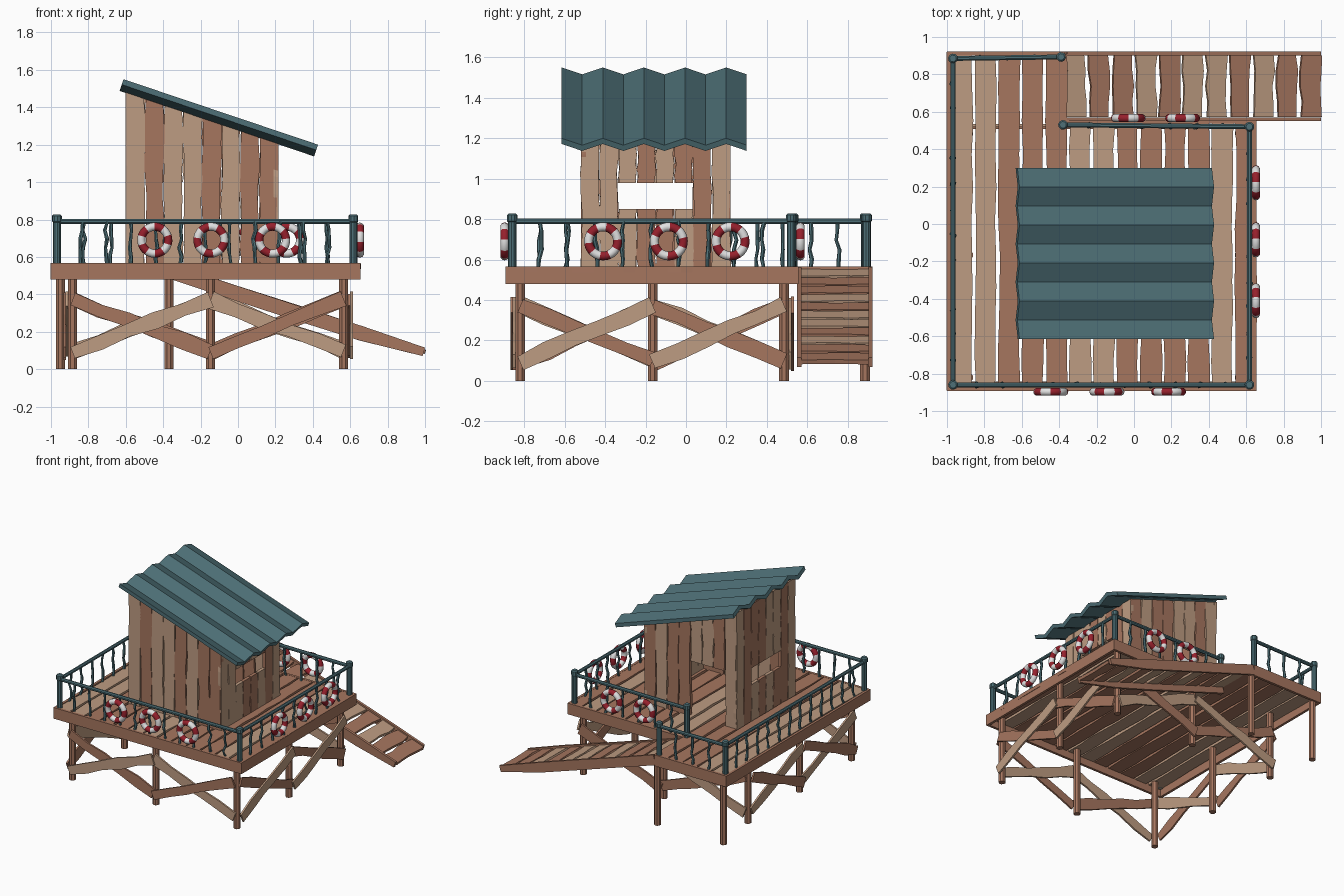
import bpy, bmesh, math, random
from mathutils import Vector as V

if "Cube" in bpy.data.objects:
    bpy.data.objects.remove(bpy.data.objects["Cube"])
random.seed(7)

def srgb(r, g, b):
    f = lambda c: c / 12.92 if c <= 0.04045 else ((c + 0.055) / 1.055) ** 2.4
    return (f(r / 255), f(g / 255), f(b / 255), 1)

def mat(name, *c):
    m = bpy.data.materials.new(name)
    m.diffuse_color = srgb(*c)
    m.use_nodes = True
    m.node_tree.nodes["Principled BSDF"].inputs["Base Color"].default_value = m.diffuse_color
    return m

BROWN, LIGHT = mat("brown wood", 166, 118, 95), mat("light wood", 190, 156, 130)
TEAL = mat("teal paint", 78, 112, 119)
RED, WHITE = mat("red", 150, 32, 44), mat("white", 225, 225, 225)
WOOD = [BROWN, LIGHT]

def finish(name, bm, mats, smooth=None):
    bmesh.ops.recalc_face_normals(bm, faces=bm.faces)
    me = bpy.data.meshes.new(name)
    bm.to_mesh(me)
    bm.free()
    for m in mats:
        me.materials.append(m)
    ob = bpy.data.objects.new(name, me)
    bpy.context.collection.objects.link(ob)
    if smooth:
        bpy.context.view_layer.objects.active = ob
        ob.select_set(True)
        bpy.ops.object.shade_smooth_by_angle(angle=math.radians(smooth))
        ob.select_set(False)
    return ob

def loft(bm, rings, mi=0):
    """Join rings of points into a closed solid."""
    rs = [[bm.verts.new(p) for p in r] for r in rings]
    n = len(rs[0])
    fs = [bm.faces.new((a[i], a[(i + 1) % n], b[(i + 1) % n], b[i]))
          for a, b in zip(rs, rs[1:]) for i in range(n)]
    fs += [bm.faces.new(rs[0][::-1]), bm.faces.new(rs[-1])]
    for f in fs:
        f.material_index = mi

def plank(bm, p0, p1, wdir, w, th, mi=0, jit=0.008, n=6, cut=None):
    """Board from p0 to p1 with uneven long edges."""
    p0, p1, wdir = V(p0), V(p1), V(wdir).normalized()
    nd = (p1 - p0).cross(wdir).normalized() * th / 2
    rings = []
    for i in range(n + 1):
        c = p0.lerp(p1, i / n)
        a = c + wdir * (w / 2 + random.uniform(-jit, jit))
        b = c - wdir * (w / 2 + random.uniform(-jit, jit))
        r = [a + nd, b + nd, b - nd, a - nd]
        rings.append([cut(p, i / n) for p in r] if cut else r)
    loft(bm, rings, mi)

def tube(bm, pts, radii, sides=8):
    pts = [V(p) for p in pts]
    d = (pts[-1] - pts[0]).normalized()
    u = d.orthogonal().normalized()
    v = d.cross(u)
    loft(bm, [[p + (u * math.cos(a) + v * math.sin(a)) * r
               for a in [2 * math.pi * (k + .5) / sides for k in range(sides)]]
              for p, r in zip(pts, radii)])

def pick():
    return int(random.random() < 0.42)

FLOOR = 0.565

# deck boards: the left ones reach further back to meet the ramp
bm = bmesh.new()
for i in range(13):
    x = -0.92 + i * 0.1265
    plank(bm, (x, -0.88, FLOOR - .015), (x, 0.91 if x < -.37 else 0.545, FLOOR - .015),
          (1, 0, 0), 0.111, 0.03, pick(), 0.006, 10)
finish("deck_boards", bm, WOOD)

# skirt boards around the L-shaped deck
bm = bmesh.new()
zs = FLOOR - .0425
for a, b in [((-1, -.882), (.655, -.882)), ((-.992, -.89), (-.992, .92)),
             ((.645, -.89), (.645, .55)), ((.655, .547), (-.37, .547)), ((-.37, .912), (-1, .912))]:
    plank(bm, (*a, zs), (*b, zs), (0, 0, 1), 0.088, 0.02, 0, 0, 1)
finish("deck_skirt", bm, WOOD)

# legs
bm = bmesh.new()
LX, LY = (-.885, -.147, .565), (-.82, -.165, .485)
legs = [(x, y) for x in LX for y in LY if (x, y) != (-.147, -.165)]
for x, y in legs + [(-.95, .885), (-.37, .885)]:
    tube(bm, [(x, y, 0), (x, y, .54)], [.026] * 2)
finish("legs", bm, WOOD, 30)

# crossed braces on all four sides
bm = bmesh.new()
def brace(a, b, out, flip):
    out = V(out)
    for k in (0, 1):
        o = out * (.03 + .012 * k)
        z0, z1 = (.09, .375) if k else (.37, .1)
        p, q = V((*a, z0)) + o, V((*b, z1)) + o
        plank(bm, p, q, (q - p).cross(out), .078, .014, k ^ flip, .01, 5)
for i in (0, 1):
    brace((LX[i], LY[0]), (LX[i + 1], LY[0]), (0, -1, 0), i)
    brace((LX[i], LY[2]), (LX[i + 1], LY[2]), (0, 1, 0), i)
    brace((LX[2], LY[i]), (LX[2], LY[i + 1]), (1, 0, 0), 0)
    brace((LX[0], LY[i]), (LX[0], LY[i + 1]), (-1, 0, 0), 1)
finish("cross_braces", bm, WOOD)

# ramp: two stringers and uneven treads
bm = bmesh.new()
top, end = V((-.37, 0, FLOOR - .005)), V((1, 0, .108))
for y in (.56, .912):
    def trim(p, t):   # plumb upper end, thinner foot
        return V((max(-.38, min(p.x, 1)), p.y, max(p.z, .07)))
    plank(bm, top + V((0, y, -.035)), end + V((0, y, -.03)), (.32, 0, .95), .078, .02, 0, .002, 4, trim)
for i in range(11):
    p = top.lerp(end, (i + .45) / 10.9) + V((0, 0, -.015))
    plank(bm, p + V((0, .572, 0)), p + V((0, .902, 0)), end - top, .108, .022, pick(), .008, 4)
finish("ramp", bm, WOOD)

# hut walls; board tops follow the roof slope
def under(x):
    return 1.495 - .336 * (x + .62)

X0, X1, Y0, Y1 = -.6, .215, -.52, .22
WIN0, WIN1, DOOR = .85, .98, 1.0

def wall_board(bm, x, y, wdir, w, z0, z1):
    def cut(p, t):
        return V((p.x, p.y, z0 + ((z1 or under(p.x)) - z0) * t))
    plank(bm, (x, y, z0), (x, y, 1.2), wdir, w, .026, pick(), .006, 7, cut)

bm = bmesh.new()
n = 8
for i in range(n):
    s = (X1 - X0) / n
    x = X0 + s * (i + .5)
    wall_board(bm, x, Y0 + .013, (1, 0, 0), s - .006, FLOOR - .01, None)
    wall_board(bm, x, Y1 - .013, (1, 0, 0), s - .006, DOOR if 1 <= i <= 3 else FLOOR - .01, None)
    s = (Y1 - Y0) / n
    y = Y0 + s * (i + .5)
    for xx in (X0 + .012, X1 - .012):
        if 2 <= i <= 5:
            wall_board(bm, xx, y, (0, 1, 0), s - .004, FLOOR - .01, WIN0)
            wall_board(bm, xx, y, (0, 1, 0), s - .004, WIN1, None)
        else:
            wall_board(bm, xx, y, (0, 1, 0), s - .004, FLOOR - .01, None)
finish("hut_walls", bm, WOOD)

# corrugated roof: folded profile swept down the slope
bm = bmesh.new()
ys = [-.615 + .1017 * i for i in range(10)]
d = V((1.04, 0, -.35))
up = V((.35, 0, 1.04)).normalized()
def rim(base):
    hi = [base + V((0, y, 0)) - up * (.036 * (i % 2)) for i, y in enumerate(ys)]
    return hi + [p - up * .03 for p in hi[::-1]]
a, b = V((-.612, 0, 1.55)), V((-.612, 0, 1.55)) + d
ra, rb = ([bm.verts.new(p) for p in rim(q)] for q in (a, b))
m = len(ra)
for i in range(m):
    bm.faces.new((ra[i], ra[(i + 1) % m], rb[(i + 1) % m], rb[i]))
for r in (ra, rb):
    for i in range(9):
        bm.faces.new((r[i], r[i + 1], r[m - 2 - i], r[m - 1 - i]))
finish("corrugated_roof", bm, [TEAL])

# railing: capped posts, top rails, crooked balusters
P = [(-.39, .893), (-.968, .885), (-.968, -.86), (.617, -.86), (.617, .52), (-.38, .53)]
bm, rl, bl = bmesh.new(), bmesh.new(), bmesh.new()
for x, y in P:
    tube(bm, [(x, y, z) for z in (FLOOR - .03, .785, .79, .82, .828)], [.021, .021, .026, .026, .018], 10)
for (x0, y0), (x1, y1) in zip(P, P[1:]):
    tube(rl, [(x0, y0, .79), (x1, y1, .79)], [.014] * 2)
    k = round(math.hypot(x1 - x0, y1 - y0) / .133)
    for i in range(1, k):
        c = V((x0, y0, 0)).lerp(V((x1, y1, 0)), i / k)
        tube(bl, [c + V((random.uniform(-.009, .009), random.uniform(-.009, .009), FLOOR - .01 + .235 * j / 5))
                  for j in range(6)], [random.uniform(.008, .012) for j in range(6)], 6)
finish("rail_posts", bm, [TEAL], 30)
finish("top_rails", rl, [TEAL], 30)
finish("balusters", bl, [TEAL])

# life rings: ten alternating red and white sections
def life_ring(x, y, out_x):
    bm = bmesh.new()
    N, M, R, r = 30, 10, .072, .022
    turn = random.uniform(0, 6.28)
    g = []
    for i in range(N):
        t = 2 * math.pi * i / N + turn
        row = []
        for j in range(M):
            q = 2 * math.pi * j / M
            h, o = (R + r * math.cos(q)) * math.cos(t), r * math.sin(q)
            z = .69 + (R + r * math.cos(q)) * math.sin(t)
            row.append(bm.verts.new((x + o, y + h, z) if out_x else (x + h, y + o, z)))
        g.append(row)
    for i in range(N):
        for j in range(M):
            f = bm.faces.new((g[i][j], g[(i + 1) % N][j], g[(i + 1) % N][(j + 1) % M], g[i][(j + 1) % M]))
            f.material_index = i // 3 % 2
    finish("life_ring", bm, [RED, WHITE], 60)

for x in (-.445, -.145, .185):
    life_ring(x, -.897, False)
for x in (-.03, .26):
    life_ring(x, .566, False)
for y in (-.41, -.085, .22):
    life_ring(.652, y, True)
